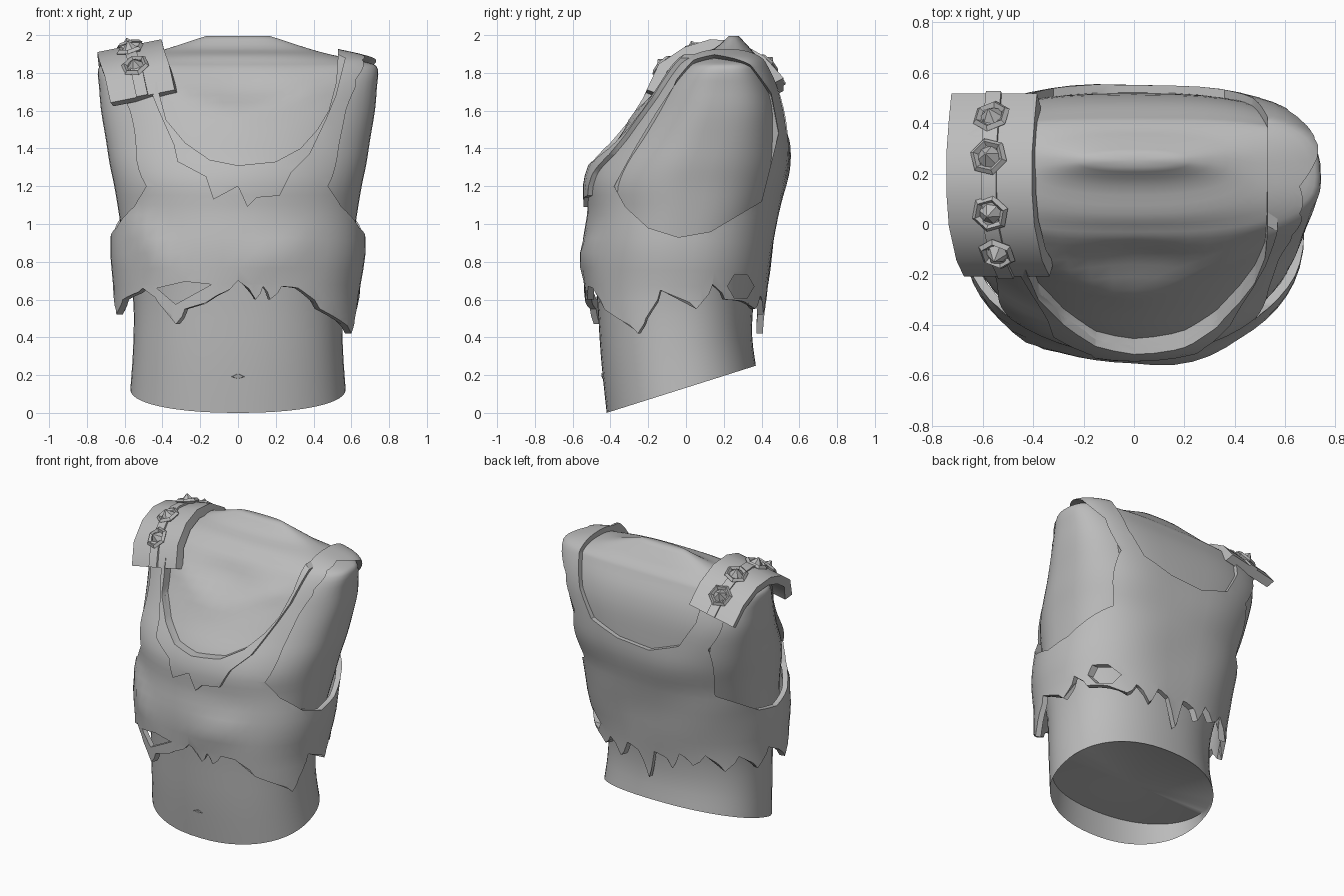
import bpy, bmesh, math
from mathutils import Vector

if "Cube" in bpy.data.objects:
    bpy.data.objects.remove(bpy.data.objects["Cube"])

GREY = bpy.data.materials.new("plain grey")
GREY.diffuse_color = (0.5, 0.5, 0.5, 1)
GREY.use_nodes = True
GREY.node_tree.nodes["Principled BSDF"].inputs["Base Color"].default_value = GREY.diffuse_color

# torso rings: height, half width, front y, back y, tilt, front roundness, back roundness
RINGS = [(.125, .57, -.42, .37, .316, .92, .9), (.35, .555, -.45, .35, .15, .92, .9),
         (.6, .555, -.47, .36, 0, .92, .88), (.85, .60, -.49, .40, 0, .93, .82),
         (1.05, .63, -.48, .45, 0, .95, .75), (1.2, .655, -.49, .495, 0, .97, .72),
         (1.32, .68, -.45, .52, 0, 1, .7), (1.45, .70, -.36, .52, 0, 1, .66),
         (1.6, .725, -.26, .51, 0, 1, .63), (1.72, .735, -.17, .48, 0, .92, .63),
         (1.82, .74, -.07, .43, 0, .82, .63), (1.855, .69, -.02, .41, 0, .8, .65),
         (1.895, .5, .04, .37, 0, .8, .7), (1.93, .37, .15, .34, 0, .85, .8),
         (1.995, .17, .225, .28, 0, .85, .85)]
SEG = 56


def ring_at(u):
    i = min(int(u), len(RINGS) - 2)
    t = u - i
    p = [RINGS[max(0, min(len(RINGS) - 1, i + k))] for k in (-1, 0, 1, 2)]
    return [b + .5 * t * (c - a + t * (2 * a - 5 * b + 4 * c - d + t * (3 * (b - c) + d - a)))
            for a, b, c, d in zip(*p)]


def add_object(name, bm, angle=35):
    me = bpy.data.meshes.new(name)
    bm.to_mesh(me)
    bm.free()
    me.materials.append(GREY)
    ob = bpy.data.objects.new(name, me)
    bpy.context.collection.objects.link(ob)
    smooth(ob, angle)
    return ob


def select(ob):
    bpy.ops.object.select_all(action='DESELECT')
    ob.select_set(True)
    bpy.context.view_layer.objects.active = ob


def smooth(ob, angle):
    select(ob)
    bpy.ops.object.shade_smooth_by_angle(angle=math.radians(angle))


def power(v, e):
    return math.copysign(abs(v) ** e, v)


def torso_mesh(offset=None):
    """Closed torso skin, pushed out along its normals by offset(co)."""
    bm = bmesh.new()
    loops = []
    for k in range(3 * (len(RINGS) - 1) + 1):
        z, hw, yf, yb, slope, ef, eb = ring_at(k / 3)
        yc = (yf + yb) / 2
        loop = []
        for s in range(SEG):
            a = 2 * math.pi * s / SEG
            e = eb if math.sin(a) > 0 else ef
            x = hw * power(math.cos(a), e)
            y = yc + (yb - yf) / 2 * power(math.sin(a), e)
            if y < yc:  # throat hollow and collar bones
                y += .05 * math.exp(-(x / .22) ** 2 - ((z - 1.72) / .08) ** 2)
                line = 1.57 + .35 * abs(x)
                y -= .015 * math.exp(-((z - line) / .035) ** 2) * (abs(x) < .42)
            loop.append(bm.verts.new((x, y, z + slope * (y - yc))))
        loops.append(loop)
    # underside recessed behind the hanging front lip
    loops.insert(0, [bm.verts.new((v.co.x * .97, v.co.y * .97, max(v.co.z + .005, .17)))
                     for v in loops[0]])
    for a, b in zip(loops, loops[1:]):
        for s in range(SEG):
            t = (s + 1) % SEG
            bm.faces.new((a[s], a[t], b[t], b[s]))
    for loop in (loops[0], loops[-1]):
        c = bm.verts.new(sum((v.co for v in loop), Vector()) / SEG)
        for s in range(SEG):
            bm.faces.new((loop[s], loop[(s + 1) % SEG], c))
    bmesh.ops.recalc_face_normals(bm, faces=bm.faces)
    bm.normal_update()
    if offset:
        moves = [(v, v.normal * offset(v.co)) for v in bm.verts if v.co.z > .3]
        for v, m in moves:
            v.co += m
    return bm


def fold(co, x0, z0, x1, z1):
    """Raised crease on the front between two points."""
    d = Vector((x1 - x0, z1 - z0))
    p = Vector((co.x - x0, co.z - z0))
    t = max(0, min(1, p.dot(d) / d.length_squared))
    return .018 * math.exp(-((p - d * t).length / .05) ** 2) if co.y < 0 else 0


def looseness(co):
    """Cloth stands away from the waist and hugs the shoulders."""
    low = max(0, min(1, (1.15 - co.z) / .35))
    flare = max(0, min(1, (.75 - co.z) / .2)) * abs(co.x) / .6
    d = .032 + low * (.03 + .02 * abs(co.x) / .6) + flare * (.03 if co.x < 0 else .015)
    d += .005 * math.sin(9 * co.x + 5 * co.z) * math.sin(7 * co.z + 4 * co.y)
    return d + fold(co, .05, .8, .3, .88) + fold(co, -.5, 1.0, -.35, .8)


def shell(name, lift, thick):
    bm = torso_mesh(lambda co: looseness(co) + lift)
    inner = torso_mesh(lambda co: looseness(co) + lift - thick)
    for v in inner.verts:  # keep the hidden lower ends apart
        if v.co.z < .3:
            v.co.x *= .95
            v.co.y *= .95
            v.co.z += .02
    bmesh.ops.reverse_faces(inner, faces=inner.faces)
    me = bpy.data.meshes.new("inner")
    inner.to_mesh(me)
    inner.free()
    bm.from_mesh(me)
    bpy.data.meshes.remove(me)
    return add_object(name, bm)


def loft(name, rows):
    """Closed solid through equal outlines."""
    bm = bmesh.new()
    vs = [[bm.verts.new(p) for p in row] for row in rows]
    n = len(vs[0])
    for a, b in zip(vs, vs[1:]):
        for i in range(n):
            bm.faces.new((a[i], a[(i + 1) % n], b[(i + 1) % n], b[i]))
    bm.faces.new(vs[0])
    bm.faces.new(vs[-1])
    bmesh.ops.recalc_face_normals(bm, faces=bm.faces)
    return add_object(name, bm)


def prism_y(pts, y0, y1):
    return loft("cutter", [[(x, y, z) for x, z in pts] for y in (y0, y1)])


def trim(ob, cutter, op='DIFFERENCE'):
    m = ob.modifiers.new("trim", 'BOOLEAN')
    m.operation, m.solver, m.object = op, 'EXACT', cutter
    select(ob)
    bpy.ops.object.modifier_apply(modifier=m.name)
    bpy.data.objects.remove(cutter)


# bare torso
add_object("torso", torso_mesh(), 50)

# navel
loft("navel", [[(-.04, -.425, .19), (0, -.425, .175), (.04, -.425, .19), (0, -.425, .21)],
               [(-.03, -.447, .192), (0, -.441, .18), (.03, -.447, .192), (0, -.449, .208)]])

# torn shirt
shirt = shell("torn_shirt", 0, .036)
HEM = [(5, .55), (13, .68), (20, .6), (33, .59), (45, .55), (52, .62), (62, .52), (70, .63),
       (80, .6), (90, .42), (97, .62), (108, .6), (114, .53), (120, .65), (130, .58), (138, .66),
       (150, .55), (158, .65), (170, .54), (178, .66), (188, .6), (195, .52), (203, .6),
       (218, .66), (227, .58), (236, .47), (241, .55), (258, .62), (270, .7), (280, .6),
       (284, .67), (288, .6), (294, .67), (303, .66), (315, .55), (337, .42), (341, .5), (348, .65)]


def hem_ring(r, z=None):
    return [(r * math.cos(math.radians(a)), r * math.sin(math.radians(a)), h if z is None else z)
            for a, h in HEM]


trim(shirt, loft("cutter", [hem_ring(.25, .6), hem_ring(.36), hem_ring(.8), hem_ring(.8, -.5),
                            hem_ring(.25, -.5)]))
# neck opening, front and back
NECK = [(.53, 1.9), (.52, 1.75), (.48, 1.6), (.42, 1.5), (.33, 1.4), (.2, 1.33), (0, 1.31),
        (-.15, 1.34), (-.28, 1.43), (-.38, 1.55), (-.42, 1.7), (-.46, 1.9)]
trim(shirt, prism_y(NECK + [(-.46, 2.3), (.53, 2.3)], -1, .22))
trim(shirt, prism_y([(.53, 2.3), (.53, 1.85), (.47, 1.65), (.36, 1.48), (.15, 1.41), (-.1, 1.39),
                     (-.32, 1.47), (-.43, 1.65), (-.46, 1.85), (-.46, 2.3)], .2, 1))
# arm holes, widening upward toward the outside
ARM = [(-.38, 1.2), (-.32, 1.09), (-.2, .98), (-.04, .93), (.13, .96), (.4, 1.12), (.49, 1.48),
       (.45, 1.68), (.34, 1.81), (.15, 1.88), (.04, 1.85), (-.05, 1.75), (-.15, 1.6), (-.27, 1.4)]
for side in (1, -1):
    trim(shirt, loft("cutter", [[(side * (.4 + .2 * (z - .93)), y, z) for y, z in ARM],
                                [(side, y, z + (.1 if z > 1.6 else 0)) for y, z in ARM]]))
# rips
trim(shirt, prism_y([(-.43, .66), (-.28, .695), (-.14, .68), (-.33, .575)], -1, -.2))
trim(shirt, loft("cutter", [[(x, .29 + .07 * math.cos(k * math.pi / 3), .67 + .07 * math.sin(k * math.pi / 3))
                             for k in range(6)] for x in (.2, 1)]))
smooth(shirt, 35)

# ragged collar layer
collar = shell("ragged_collar", .024, .03)
RAGS = [(-.5, 1.86), (-.46, 1.7), (-.42, 1.6), (-.34, 1.42), (-.32, 1.33), (-.17, 1.25), (-.13, 1.13),
        (0, 1.2), (.05, 1.09), (.1, 1.14), (.22, 1.15), (.28, 1.27), (.38, 1.37), (.47, 1.56),
        (.52, 1.68), (.57, 1.88)]
trim(collar, prism_y(RAGS + NECK, -1, .1), 'INTERSECT')
smooth(collar, 35)

# shoulder guard: y, z, centre x along the arc
ARC = [(-.19, 1.67, -.5), (-.13, 1.8, -.53), (0, 1.885, -.56), (.13, 1.925, -.57),
       (.27, 1.915, -.57), (.4, 1.84, -.56), (.5, 1.73, -.55)]


def outward(y, z):
    return Vector((-.1, y - .16, z - 1.55)).normalized()


def strip(name, half, lift, thick):
    rows = []
    for y, z, x in ARC:
        n = outward(y, z)
        c = Vector((x, y, z))
        w = Vector((half, 0, half * .2))
        rows.append([c - w + n * lift, c + w + n * lift,
                     c + w + n * (lift - thick), c - w + n * (lift - thick)])
    return loft(name, rows)


strip("shoulder_guard", .17, .02, .06)
strip("guard_belt", .03, .032, .03)

# hexagonal studs with spikes
for y in (.41, .26, .05, -.1):
    i = max(k for k in range(len(ARC) - 1) if ARC[k][0] <= y)
    a, b = Vector(ARC[i]), Vector(ARC[i + 1])
    p = a.lerp(b, (y - a.x) / (b.x - a.x))
    n = outward(p.x, p.y)
    base = Vector((p.z, p.x, p.y)) + n * .028
    rot = n.to_track_quat('Z', 'Y').to_euler()
    bpy.ops.mesh.primitive_torus_add(major_segments=6, minor_segments=4, major_radius=.062,
                                     minor_radius=.016, location=base, rotation=rot)
    bpy.context.object.name = "stud_frame"
    bpy.context.object.data.materials.append(GREY)
    bpy.ops.mesh.primitive_cone_add(vertices=6, radius1=.05, radius2=.004, depth=.05,
                                    location=base + n * .02, rotation=rot)
    bpy.context.object.name = "stud_spike"
    bpy.context.object.data.materials.append(GREY)
